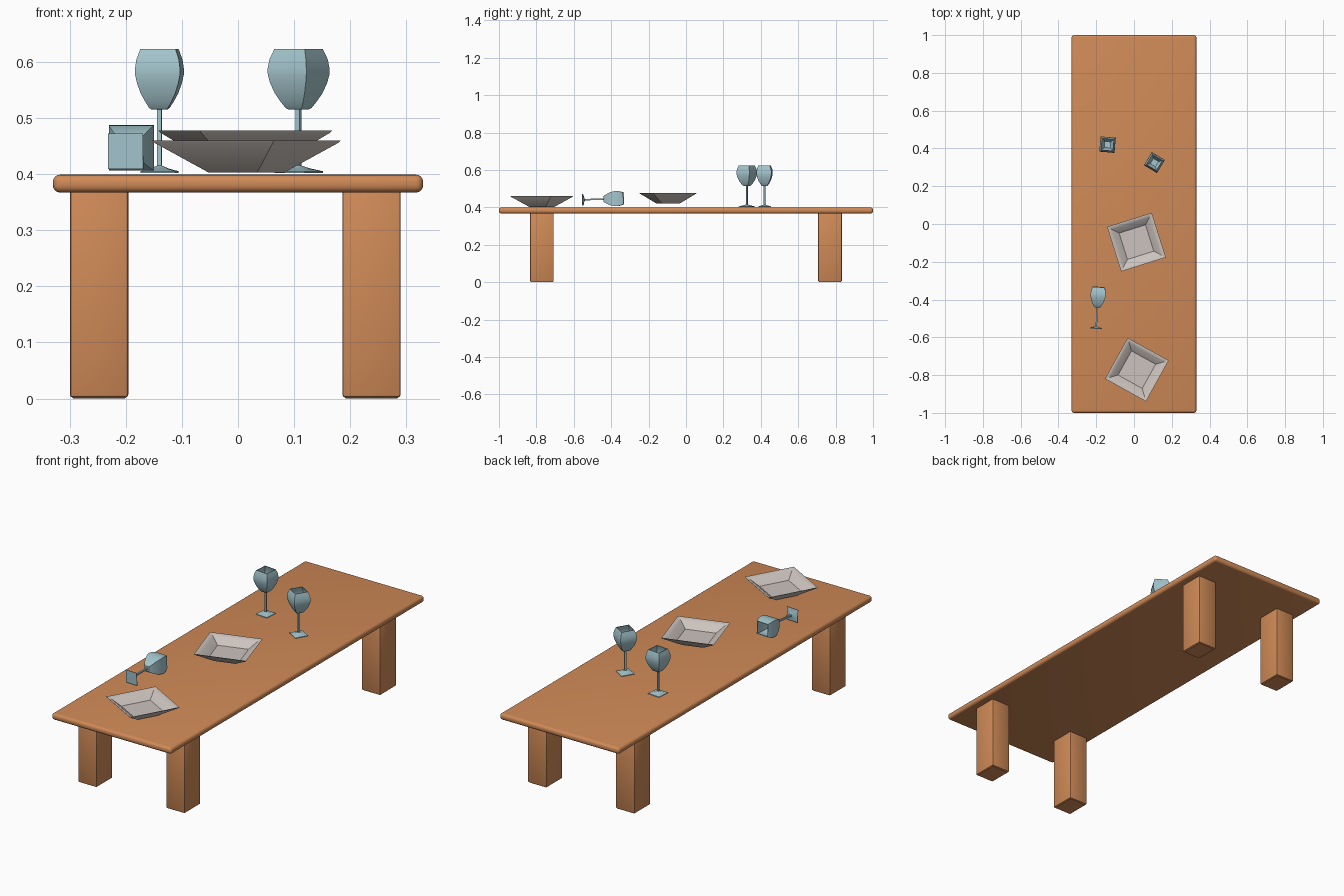
import bpy, bmesh, math
from mathutils import Matrix, Vector

if "Cube" in bpy.data.objects:
    bpy.data.objects.remove(bpy.data.objects["Cube"])


def material(name, rgb):
    m = bpy.data.materials.new(name)
    m.diffuse_color = (*rgb, 1)
    m.use_nodes = True
    m.node_tree.nodes["Principled BSDF"].inputs["Base Color"].default_value = m.diffuse_color
    return m


wood = material("warm wood", (0.63, 0.255, 0.095))
glass = material("pale blue glass", (0.37, 0.56, 0.61))
china = material("grey china", (0.60, 0.545, 0.51))


def finish(name, bm, mat, angle=30):
    bmesh.ops.recalc_face_normals(bm, faces=bm.faces)
    me = bpy.data.meshes.new(name)
    bm.to_mesh(me)
    bm.free()
    ob = bpy.data.objects.new(name, me)
    bpy.context.collection.objects.link(ob)
    me.materials.append(mat)
    bpy.ops.object.select_all(action='DESELECT')
    ob.select_set(True)
    bpy.context.view_layer.objects.active = ob
    bpy.ops.object.shade_smooth_by_angle(angle=math.radians(angle))
    return ob


def rounded_box(name, lo, hi, radius, segments, mat):
    lo, hi = Vector(lo), Vector(hi)
    bm = bmesh.new()
    bmesh.ops.create_cube(bm, size=1)
    for v in bm.verts:
        v.co = Vector([(lo[i] + hi[i]) / 2 + v.co[i] * (hi[i] - lo[i]) for i in range(3)])
    bmesh.ops.bevel(bm, geom=bm.edges[:], offset=radius, segments=segments,
                    profile=0.5, affect='EDGES')
    return finish(name, bm, mat)


def square_lathe(name, profile, mat, matrix):
    """Sweep a (half width, height) profile round four sides."""
    bm = bmesh.new()
    rings = [[bm.verts.new((sx * r, sy * r, z)) for sx, sy in
              ((-1, -1), (1, -1), (1, 1), (-1, 1))] for r, z in profile]
    for a, b in zip(rings, rings[1:]):
        for i in range(4):
            j = (i + 1) % 4
            bm.faces.new((a[i], a[j], b[j], b[i]))
    bm.faces.new(rings[0])
    bm.faces.new(rings[-1])
    ob = finish(name, bm, mat)
    ob.matrix_world = matrix
    return ob


def standing(x, y, z, degrees):
    return Matrix.Translation((x, y, z)) @ Matrix.Rotation(math.radians(degrees), 4, 'Z')


# Table
rounded_box("table_top", (-0.33, -1, 0.367), (0.33, 1, 0.399), 0.013, 4, wood)
for side, x in (("left", -0.2475), ("right", 0.238)):
    for end, y in (("front", -0.771), ("back", 0.770)):
        rounded_box(f"{end}_{side}_leg", (x - 0.052, y - 0.063, 0.002),
                    (x + 0.052, y + 0.063, 0.372), 0.005, 2, wood)
# feet pads bring the legs down to the floor
        rounded_box(f"{end}_{side}_foot", (x - 0.048, y - 0.059, 0.0),
                    (x + 0.048, y + 0.059, 0.01), 0.002, 1, wood)

# Square plates: outer wall, rim, inner wall, floor
plate = [(0.050, 0), (0.121, 0.053), (0.124, 0.057), (0.121, 0.057),
         (0.104, 0.048), (0.073, 0.021)]
square_lathe("front_plate", plate, china, standing(0.015, -0.771, 0.403, -29))
square_lathe("middle_plate", plate, china, standing(0.013, -0.096, 0.421, 17.5))

# Square goblets: foot, stem, outer bowl, then inner bowl
goblet = [(0.0315, 0), (0.0315, 0.003), (0.015, 0.008), (0.004, 0.013), (0.004, 0.113),
          (0.013, 0.113), (0.017, 0.116), (0.024, 0.128), (0.031, 0.142),
          (0.037, 0.160), (0.040, 0.175), (0.0403, 0.185), (0.038, 0.202),
          (0.0315, 0.221), (0.029, 0.221), (0.035, 0.202), (0.0373, 0.185),
          (0.034, 0.160), (0.028, 0.142), (0.016, 0.121)]
square_lathe("left_goblet", goblet, glass, standing(-0.14, 0.42, 0.402, -5))
square_lathe("right_goblet", goblet, glass, standing(0.108, 0.325, 0.402, -31))

# Goblet lying down, its rim towards the back
axis = Vector((0.0105, 0.178, 0.006)).normalized()
side_axis = axis.cross(Vector((0, 0, 1))).normalized()
up_axis = side_axis.cross(axis)
lie = Matrix((side_axis, -up_axis, axis)).transposed().to_4x4()
square_lathe("fallen_goblet", goblet, glass,
             Matrix.Translation((-0.2005, -0.554, 0.4405)) @ lie)
